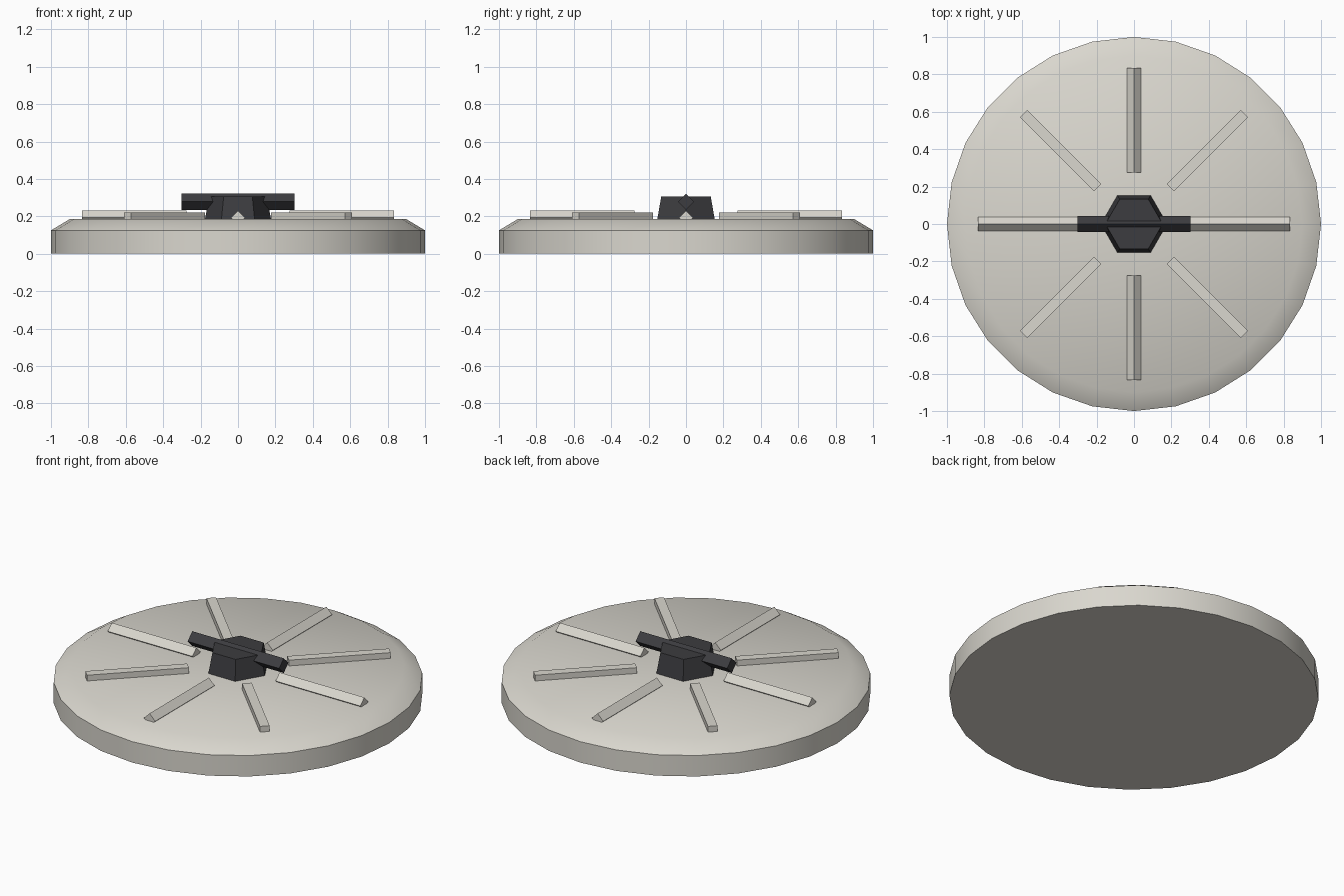
import bpy, bmesh
from math import radians, pi, cos, sin
from mathutils import Matrix

if "Cube" in bpy.data.objects:
    bpy.data.objects.remove(bpy.data.objects["Cube"])

TOP = 0.185  # height of the disc's upper face


def material(name, rgb):
    m = bpy.data.materials.new(name)
    m.diffuse_color = (*rgb, 1)
    m.use_nodes = True
    m.node_tree.nodes["Principled BSDF"].inputs["Base Color"].default_value = m.diffuse_color
    return m


pale = material("pale_metal", (0.70, 0.68, 0.62))
dark = material("dark_metal", (0.045, 0.045, 0.05))


def finish(name, bm, mat):
    bmesh.ops.recalc_face_normals(bm, faces=bm.faces)
    mesh = bpy.data.meshes.new(name)
    bm.to_mesh(mesh)
    bm.free()
    mesh.materials.append(mat)
    obj = bpy.data.objects.new(name, mesh)
    bpy.context.collection.objects.link(obj)
    return obj


def bar(name, length, side, matrix, mat):
    """Square bar along x, placed by a matrix."""
    bm = bmesh.new()
    bmesh.ops.create_cube(bm, size=1, matrix=matrix @ Matrix.Diagonal((length, side, side, 1)))
    return finish(name, bm, mat)


# Lid disc: profile turned round z, with a chamfered upper rim
bm = bmesh.new()
profile = [(0, 0), (1, 0), (1, 0.125), (0.9, TOP), (0, TOP)]
verts = [bm.verts.new((r, 0, z)) for r, z in profile]
edges = [bm.edges.new(pair) for pair in zip(verts, verts[1:])]
bmesh.ops.spin(bm, geom=verts + edges, axis=(0, 0, 1), cent=(0, 0, 0),
               angle=2 * pi, steps=28)
bmesh.ops.remove_doubles(bm, verts=bm.verts, dist=0.0001)
disc = finish("lid_disc", bm, pale)
bpy.context.view_layer.objects.active = disc
disc.select_set(True)
bpy.ops.object.shade_smooth_by_angle(angle=radians(40))
disc.select_set(False)

# Eight radial ribs: ridged on the axes, flat on the diagonals
for i in range(8):
    roll = radians(45) if i % 2 == 0 else 0
    place = (Matrix.Rotation(i * pi / 4, 4, 'Z')
             @ Matrix.Translation((0.555, 0, 0.193))
             @ Matrix.Rotation(roll, 4, 'X'))
    bar(f"radial_rib_{i + 1}", 0.56, 0.053, place, pale)

# Tapered six-sided hub
bm = bmesh.new()
rings = [[bm.verts.new((r * cos(k * pi / 3), r * sin(k * pi / 3), z)) for k in range(6)]
         for r, z in ((0.178, TOP - 0.005), (0.153, 0.305))]
bm.faces.new(rings[0])
bm.faces.new(rings[1])
for k in range(6):
    n = (k + 1) % 6
    bm.faces.new((rings[0][k], rings[0][n], rings[1][n], rings[1][k]))
finish("hub", bm, dark)

# Cross handle: square bar standing on its edge
bar("handle_bar", 0.605, 0.062,
    Matrix.Translation((0, 0, 0.278)) @ Matrix.Rotation(radians(45), 4, 'X'), dark)
